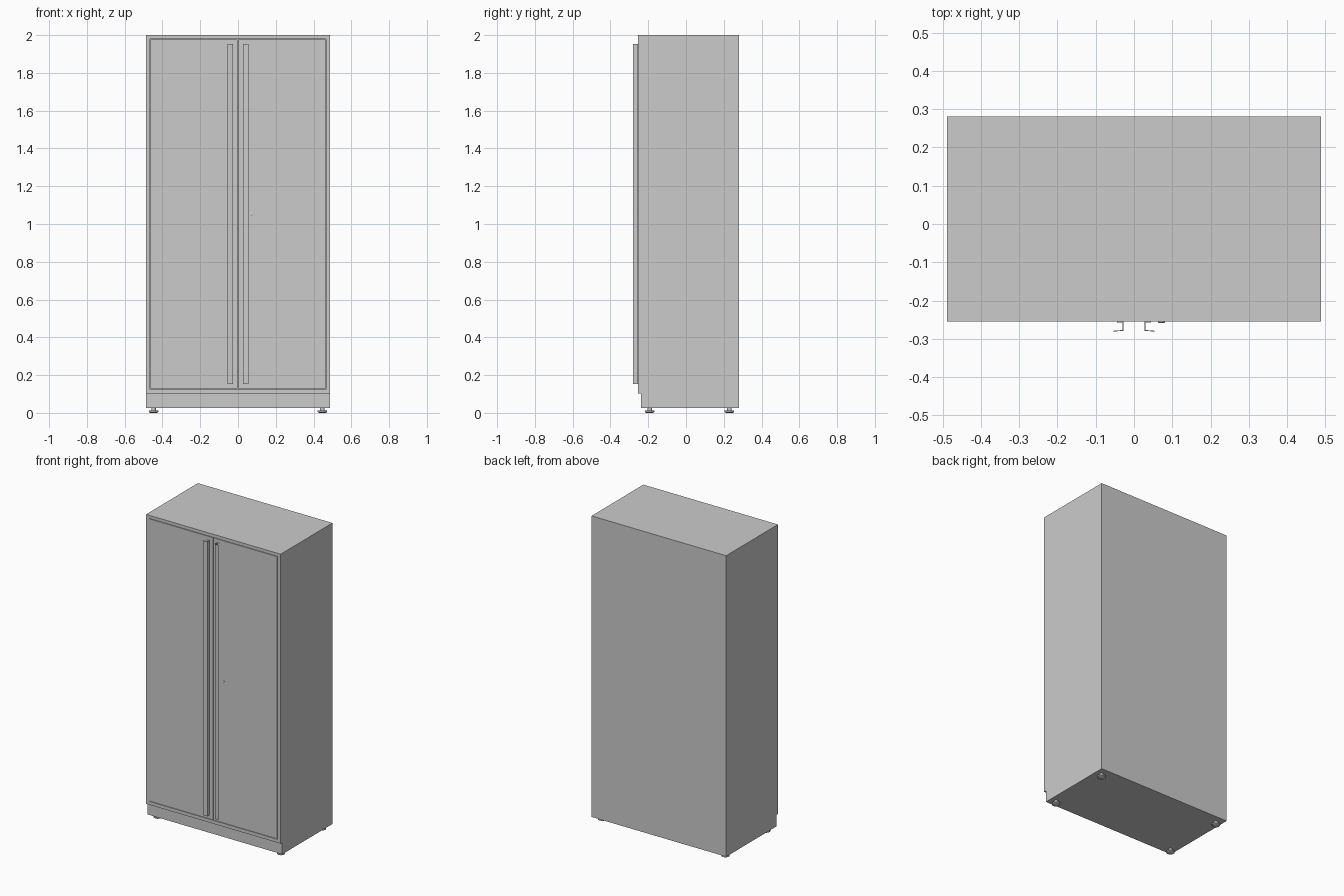
import bpy, bmesh, math

if "Cube" in bpy.data.objects:
    bpy.data.objects.remove(bpy.data.objects["Cube"])

W, FRONT, BACK = 0.488, -0.255, 0.281    # half width, carcass front and back
BASE, PLINTH, TOP = 0.027, 0.103, 2.0    # underside, plinth top, cabinet top
T, GAP = 0.023, 0.003                    # panel thickness, door gap


def finish(name, bm):
    bmesh.ops.recalc_face_normals(bm, faces=bm.faces)
    me = bpy.data.meshes.new(name)
    bm.to_mesh(me)
    bm.free()
    ob = bpy.data.objects.new(name, me)
    bpy.context.collection.objects.link(ob)
    return ob


def extrude(name, pts, vec):
    bm = bmesh.new()
    face = bm.faces.new([bm.verts.new(p) for p in pts])
    out = bmesh.ops.extrude_face_region(bm, geom=[face], use_keep_orig=True)
    verts = [g for g in out["geom"] if isinstance(g, bmesh.types.BMVert)]
    bmesh.ops.translate(bm, verts=verts, vec=vec)
    return finish(name, bm)


def box(name, x0, x1, y0, y1, z0, z1):
    pts = [(x0, y0, z0), (x1, y0, z0), (x1, y1, z0), (x0, y1, z0)]
    return extrude(name, pts, (0, 0, z1 - z0))


def lathe(name, profile, loc, rot=(0, 0, 0), n=24):
    # closed stack of rings from (radius, height) pairs
    bm = bmesh.new()
    rings = [[bm.verts.new((r * math.cos(2 * math.pi * i / n), r * math.sin(2 * math.pi * i / n), z))
              for i in range(n)] for r, z in profile]
    for a, b in zip(rings, rings[1:]):
        for i in range(n):
            bm.faces.new((a[i], a[(i + 1) % n], b[(i + 1) % n], b[i]))
    bm.faces.new(rings[0])
    bm.faces.new(rings[-1])
    ob = finish(name, bm)
    ob.location, ob.rotation_euler = loc, rot
    bpy.ops.object.select_all(action='DESELECT')
    ob.select_set(True)
    bpy.context.view_layer.objects.active = ob
    bpy.ops.object.shade_smooth_by_angle(angle=math.radians(35))
    return ob


# Carcass: notched side panels with top, bottom, back and plinth between them
notch = FRONT + 0.016
side = [(FRONT, PLINTH), (FRONT, TOP), (BACK, TOP), (BACK, BASE), (notch, BASE), (notch, PLINTH)]
for s, label in ((-1, "left"), (1, "right")):
    x = -W if s < 0 else W - T
    extrude(f"{label}_side_panel", [(x, y, z) for y, z in side], (T, 0, 0))
box("top_panel", -W + T, W - T, FRONT, BACK, TOP - 0.02, TOP)
box("bottom_panel", -W + T, W - T, FRONT, BACK, PLINTH, 0.125)
box("back_panel", -W + T, W - T, BACK - 0.015, BACK, 0.125, TOP - 0.02)
box("plinth", -W + T, W - T, notch, BACK, BASE, PLINTH)

# Doors and their full-height bent-sheet handles
sheet = [(0.045, 0.0), (0.045, -0.002), (0.030, -0.002), (0.030, -0.022), (0.055, -0.024),
         (0.055, -0.026), (0.027, -0.024), (0.027, 0.0)]
for s, label in ((-1, "left"), (1, "right")):
    xs = sorted((s * GAP / 2, s * (W - T - GAP)))
    box(f"{label}_door", *xs, FRONT, FRONT + 0.02, 0.125 + GAP, TOP - 0.02 - GAP)
    extrude(f"{label}_handle", [(s * x, FRONT + y, 0.153) for x, y in sheet], (0, 0, 1.8))

# Round lock on the right door
lathe("lock", [(0.009, -0.004), (0.009, 0.002), (0.0075, 0.003)],
      (0.072, FRONT, 1.052), (math.pi / 2, 0, 0), 20)

# Levelling feet
foot = [(0.017, 0), (0.025, 0.004), (0.025, 0.013), (0.012, 0.013), (0.012, BASE + 0.002)]
for x in (-0.447, 0.447):
    for y in (-0.193, 0.23):
        lathe("levelling_foot", foot, (x, y, 0))
